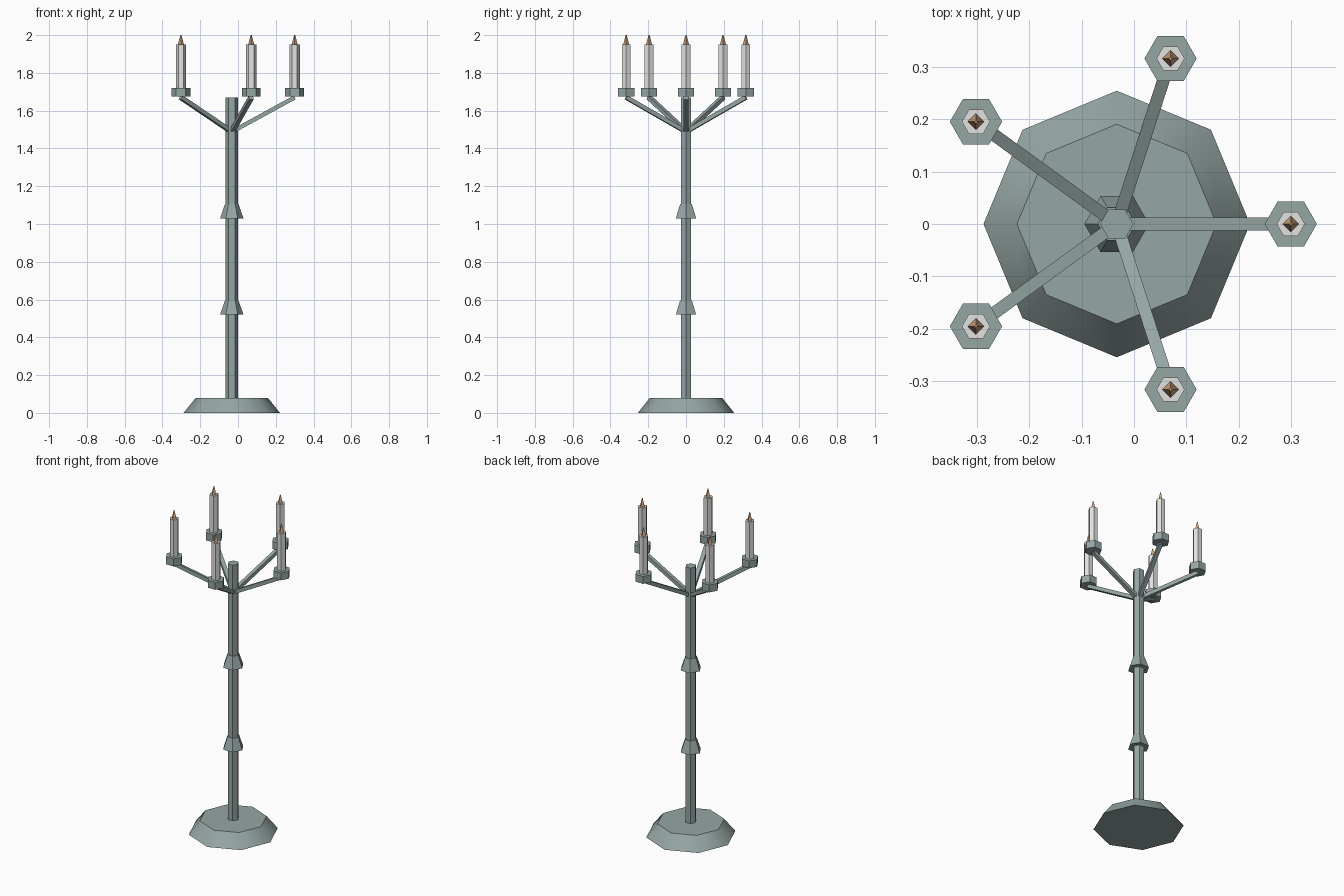
import bpy, math
from mathutils import Vector

if "Cube" in bpy.data.objects:
    bpy.data.objects.remove(bpy.data.objects["Cube"])

CX = -0.033      # pole axis
REACH = 0.333    # distance from the pole to each candle


def material(name, rgb):
    m = bpy.data.materials.new(name)
    m.diffuse_color = (*rgb, 1.0)
    m.use_nodes = True
    m.node_tree.nodes["Principled BSDF"].inputs["Base Color"].default_value = m.diffuse_color
    return m


METAL = material("grey green metal", (0.30, 0.38, 0.37))
WAX = material("white wax", (0.76, 0.76, 0.75))
FLAME = material("warm flame", (0.62, 0.36, 0.20))


def prism(name, sides, r1, r2, z1, z2, mat, x=CX, y=0.0):
    """Upright tapered prism with a corner pointing along +x."""
    bpy.ops.mesh.primitive_cone_add(vertices=sides, radius1=r1, radius2=r2,
                                    depth=z2 - z1, location=(x, y, (z1 + z2) / 2),
                                    rotation=(0, 0, math.pi / 2))
    ob = bpy.context.object
    ob.name = name
    ob.data.materials.append(mat)
    return ob


# Foot, with softly shaded sloping sides
prism("base", 8, 0.255, 0.191, 0.0, 0.08, METAL)
bpy.ops.object.shade_smooth_by_angle(angle=math.radians(44))

# Pole and its two flared collars
prism("pole", 6, 0.032, 0.032, 0.07, 1.67, METAL)
prism("lower_collar", 6, 0.062, 0.036, 0.52, 0.595, METAL)
prism("upper_collar", 6, 0.062, 0.036, 1.03, 1.105, METAL)

# Five arms, each with a cup, candle and flame
for i in range(5):
    a = math.radians(72 * i)
    x, y = CX + REACH * math.cos(a), REACH * math.sin(a)

    start, end = Vector((CX, 0, 1.488)), Vector((x, y, 1.67))
    d = end - start
    bpy.ops.mesh.primitive_cube_add(size=1, location=(start + end) / 2,
                                    rotation=(0, -math.asin(d.z / d.length), a))
    arm = bpy.context.object
    arm.name = f"arm_{i + 1}"
    arm.scale = (d.length, 0.024, 0.022)
    arm.data.materials.append(METAL)

    prism(f"cup_{i + 1}", 6, 0.05, 0.05, 1.674, 1.72, METAL, x, y)
    prism(f"candle_{i + 1}", 6, 0.027, 0.027, 1.715, 1.951, WAX, x, y)
    prism(f"flame_{i + 1}", 4, 0.016, 0.003, 1.95, 2.0, FLAME, x, y)
